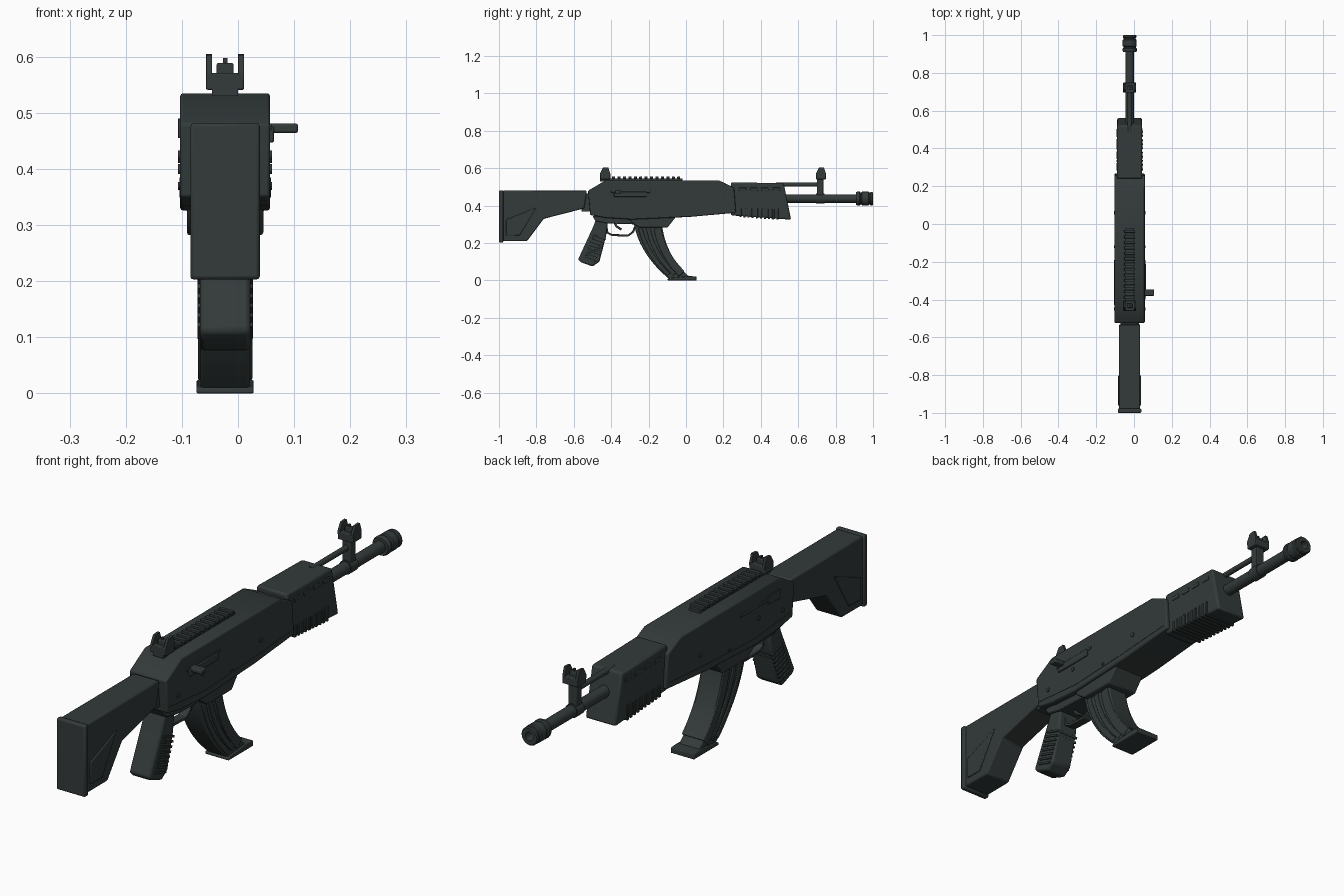
import bpy, bmesh, math
from mathutils import Vector

if "Cube" in bpy.data.objects:
    bpy.data.objects.remove(bpy.data.objects["Cube"])

CX = -0.023  # centre plane of the body

mat = bpy.data.materials.new("dark gunmetal")
mat.diffuse_color = (0.033, 0.043, 0.042, 1)
mat.use_nodes = True
mat.node_tree.nodes["Principled BSDF"].inputs["Base Color"].default_value = mat.diffuse_color


def finish(name, bm, bevel=0.0):
    bmesh.ops.recalc_face_normals(bm, faces=bm.faces)
    me = bpy.data.meshes.new(name)
    bm.to_mesh(me)
    bm.free()
    me.materials.append(mat)
    ob = bpy.data.objects.new(name, me)
    bpy.context.collection.objects.link(ob)
    if bevel:
        m = ob.modifiers.new("bevel", 'BEVEL')
        m.width, m.segments, m.limit_method = bevel, 2, 'ANGLE'
        m.angle_limit = math.radians(35)
    bpy.ops.object.select_all(action='DESELECT')
    ob.select_set(True)
    bpy.context.view_layer.objects.active = ob
    bpy.ops.object.shade_smooth_by_angle(angle=math.radians(32))
    return ob


def prism(name, pts, half, bevel=0.0, cx=CX):
    """Side profile (y, z) extruded across x."""
    bm = bmesh.new()
    f = bm.faces.new([bm.verts.new((cx - half, y, z)) for y, z in pts])
    r = bmesh.ops.extrude_face_region(bm, geom=[f])
    vs = [g for g in r['geom'] if isinstance(g, bmesh.types.BMVert)]
    bmesh.ops.translate(bm, verts=vs, vec=(2 * half, 0, 0))
    return finish(name, bm, bevel)


def box(name, y0, y1, z0, z1, half, bevel=0.0, cx=CX):
    return prism(name, [(y0, z0), (y1, z0), (y1, z1), (y0, z1)], half, bevel, cx)


def strip(name, path, thick, half, bevel=0.0, cx=CX):
    """Band of constant thickness following a (y, z) path."""
    up, down = [], []
    for i, p in enumerate(path):
        a, b = Vector(path[max(i - 1, 0)]), Vector(path[min(i + 1, len(path) - 1)])
        d = (b - a).normalized() * thick / 2
        up.append((p[0] - d.y, p[1] + d.x))
        down.append((p[0] + d.y, p[1] - d.x))
    return prism(name, up + down[::-1], half, bevel, cx)


def lathe(name, prof, z, n=24):
    """Rings (y, radius) around an axis along y."""
    bm = bmesh.new()
    rings = [[bm.verts.new((CX + r * math.cos(2 * math.pi * i / n), y,
                            z + r * math.sin(2 * math.pi * i / n)))
              for i in range(n)] for y, r in prof]
    for a, b in zip(rings, rings[1:]):
        for i in range(n):
            bm.faces.new((a[i], a[(i + 1) % n], b[(i + 1) % n], b[i]))
    bm.faces.new(rings[0])
    bm.faces.new(rings[-1])
    return finish(name, bm)


def pin(name, y, z, r, half):
    prism(name, [(y + r * math.cos(i * math.pi / 6), z + r * math.sin(i * math.pi / 6))
                 for i in range(12)], half)


# Stock with raised side panels and butt pad
prism("stock", [(-.98, .48), (-.53, .48), (-.545, .385), (-.76, .33),
                (-.85, .21), (-.98, .21)], .056, .006)
prism("stock_panel", [(-.962, .24), (-.962, .325), (-.80, .39), (-.89, .24)], .061, .003)
box("butt_pad", -1.0, -.977, .203, .482, .062, .006)

# Receiver
prism("receiver", [(-.524, .48), (-.43, .535), (.176, .535), (.257, .497), (.267, .362),
                   (.02, .34), (-.29, .326), (-.43, .335), (-.512, .35)], .08, .005)
strip("receiver_seam", [(-.505, .372), (-.28, .352), (.0, .365), (.25, .382)], .005, .0815)
box("stock_joint", -.56, -.50, .37, .465, .045)
box("ejection_cover", -.40, -.19, .469, .481, .083, .002)
prism("trigger_housing", [(-.50, .345), (-.485, .318), (-.42, .305), (-.27, .30),
                          (-.26, .345)], .055, .004)
prism("magazine_well", [(-.31, .34), (-.29, .31), (-.25, .282), (-.10, .282),
                        (-.05, .345)], .068, .005)
for y, z, r in [(-.45, .40, .009), (.06, .42, .009), (-.30, .425, .008), (-.12, .37, .007)]:
    pin("receiver_pin", y, z, r, .0835)
box("charging_handle", -.38, -.347, .464, .481, .028, .004, cx=.079)
box("handle_base", -.385, -.21, .447, .476, .006, .003, cx=.058)
box("selector", -.43, -.36, .455, .49, .003, .001, cx=-.104)

# Handguard with upper vents and lower grip ribs
prism("handguard", [(.24, .525), (.522, .52), (.562, .325), (.24, .348)], .066, .008)
for i in range(4):
    y = .285 + i * .06
    prism("handguard_vent", [(y, .478), (y + .04, .478), (y + .036, .496), (y - .004, .496)],
          .0685, .002)
for i in range(10):
    y = .285 + i * .022
    box("handguard_rib", y, y + .011, .342 - (y - .24) * .07, .385, .0695, .002)

# Barrel, gas tube and muzzle device
lathe("barrel", [(.50, .023), (.94, .023)], .438)
lathe("gas_tube", [(.48, .011), (.73, .011)], .513, 12)
lathe("muzzle", [(.91, .02), (.91, .034), (.918, .038), (.928, .038), (.932, .033),
                 (.938, .033), (.942, .037), (.975, .037), (.979, .032), (.984, .032),
                 (.988, .036), (.996, .036), (1.0, .032), (1.0, .017), (.955, .015)], .438)
prism("front_sight_post", [(.70, .44), (.735, .44), (.735, .555), (.70, .555)], .018, .003)
lathe("gas_block", [(.695, .015), (.695, .027), (.74, .027), (.74, .015)], .438)


def sight(name, y0, y1, flip):
    """Sight base with two ears and a centre post."""
    w = y1 - y0
    box(name + "_base", y0, y1, .541, .571, .034, .003)
    ear = [(0, .56), (0, .573), (.3, .603), (.8, .605), (1, .573), (1, .56)]
    for s in (-1, 1):
        prism(name + "_ear", [(y0 + w * (1 - a if flip else a), z) for a, z in ear],
              .0055, .001, cx=CX + s * .0285)
    box(name + "_centre", y0 + w * .3, y0 + w * .7, .565, .589, .015, .003)
    box(name + "_tip", y0 + w * .42, y0 + w * .58, .58, .598, .004)


sight("front_sight", .695, .748, False)
sight("rear_sight", -.46, -.405, False)

# Top rail
box("rail_base", -.46, -.02, .53, .546, .023)
for i in range(13):
    y = -.395 + i * .029
    box("rail_tooth", y, y + .016, .543, .556, .029, .002)

# Pistol grip with ridges
prism("grip", [(-.475, .345), (-.495, .29), (-.577, .112), (-.563, .098), (-.50, .075),
               (-.463, .10), (-.428, .235), (-.415, .33)], .045, .008)
for i in range(8):
    t = i / 7
    y, z = -.535 + .05 * t, .115 + .12 * t
    prism("grip_ridge", [(y - .012, z + .004), (y + .055, z - .018), (y + .058, z - .010),
                         (y - .009, z + .012)], .0495, .001)

# Trigger and guard
strip("trigger_guard", [(-.43, .315), (-.42, .255), (-.395, .243), (-.31, .24),
                        (-.285, .258), (-.265, .30)], .011, .018, .002)
strip("trigger", [(-.385, .315), (-.372, .29), (-.345, .272)], .012, .008, .002)


# Curved magazine with side ribs and floor plate
def bez(a, b, c, t):
    return Vector(a) * (1 - t) ** 2 + Vector(b) * 2 * t * (1 - t) + Vector(c) * t * t


def mag_point(f, t):
    back = bez((-.28, .31), (-.25, .14), (-.09, .008), t)
    front = bez((-.13, .31), (-.11, .13), (.018, .02), t)
    return tuple(back.lerp(front, f))


N = 12
prism("magazine", [mag_point(0, i / N) for i in range(N + 1)]
      + [mag_point(1, i / N) for i in range(N, -1, -1)], .044, .005)
for f, thick in ((.2, .022), (.48, .022), (.82, .04)):
    strip("magazine_rib", [mag_point(f, .08 + .84 * i / N) for i in range(N + 1)],
          thick, .0485, .003)
prism("magazine_floor", [(-.098, 0), (.056, 0), (.056, .021), (.015, .024), (-.085, .014),
                         (-.098, .009)], .051, .003)
